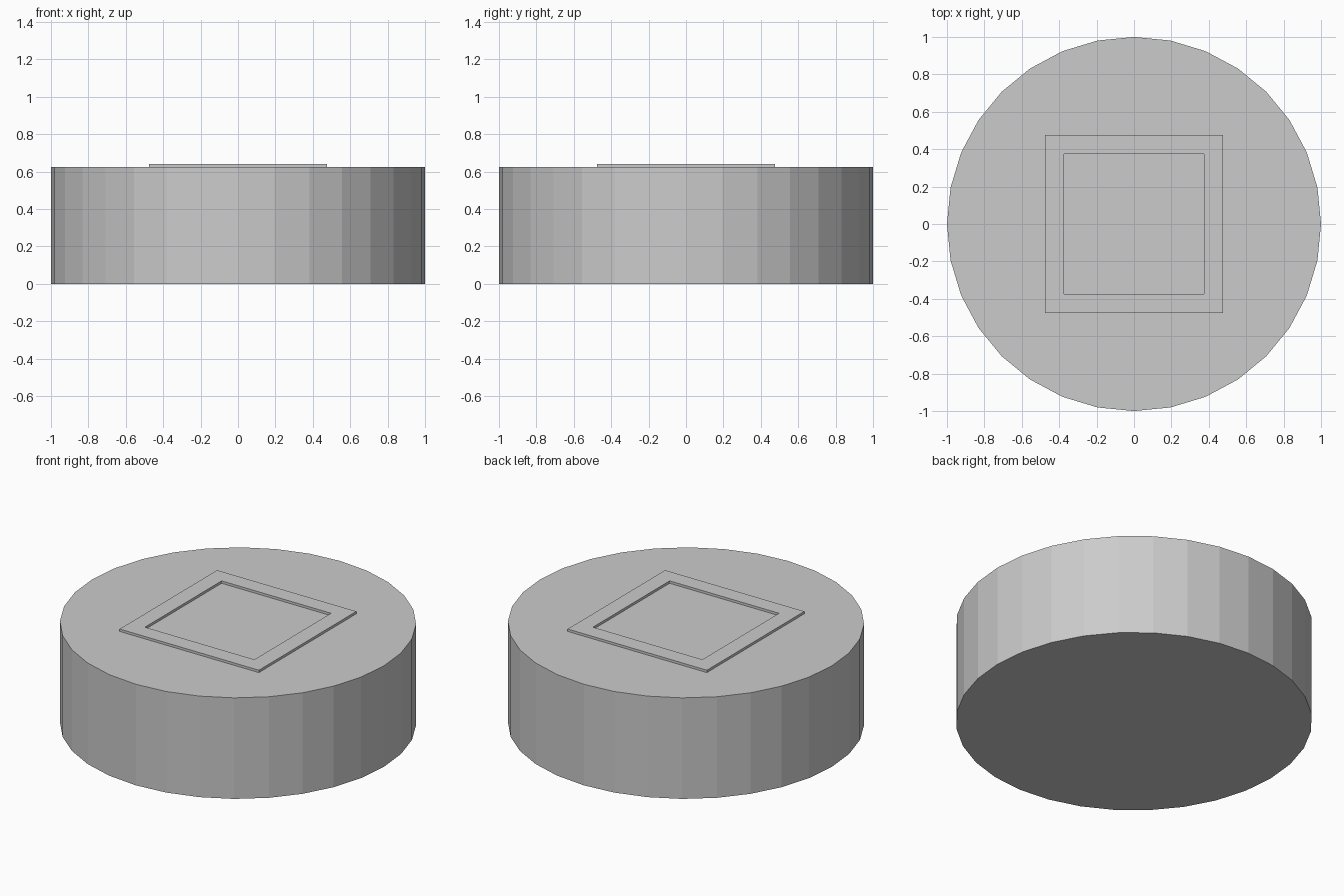
import bpy
import bmesh

if "Cube" in bpy.data.objects:
    bpy.data.objects.remove(bpy.data.objects["Cube"])

BODY_TOP = 0.626
FRAME_TOP = 0.641


def make_object(name, bm):
    bmesh.ops.recalc_face_normals(bm, faces=bm.faces)
    mesh = bpy.data.meshes.new(name)
    bm.to_mesh(mesh)
    bm.free()
    obj = bpy.data.objects.new(name, mesh)
    bpy.context.collection.objects.link(obj)
    return obj


# Round 32-sided body
bpy.ops.mesh.primitive_cylinder_add(vertices=32, radius=1, depth=BODY_TOP,
                                    location=(0, 0, BODY_TOP / 2))
bpy.context.object.name = "round_body"


# Thin raised square frame on the top face
def square(bm, half, z):
    return [bm.verts.new((x * half, y * half, z))
            for x, y in ((-1, -1), (1, -1), (1, 1), (-1, 1))]


bm = bmesh.new()
loops = [square(bm, half, z) for half, z in
         ((0.477, BODY_TOP), (0.477, FRAME_TOP), (0.375, FRAME_TOP), (0.375, BODY_TOP))]
for a, b in zip(loops, loops[1:]):
    for i in range(4):
        j = (i + 1) % 4
        bm.faces.new((a[i], a[j], b[j], b[i]))
make_object("raised_square_frame", bm)
